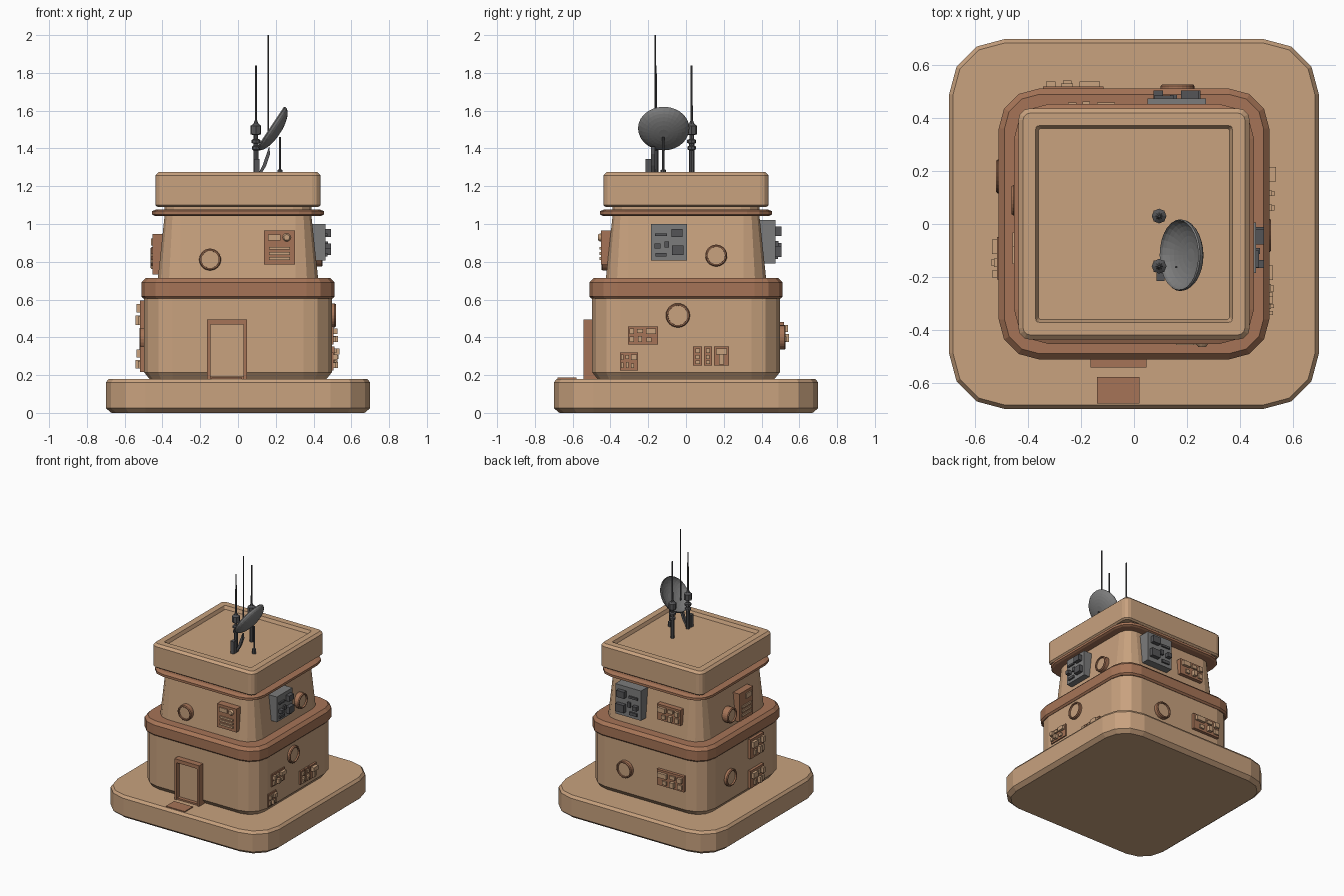
import bpy, bmesh
from math import pi, sin, cos
from mathutils import Vector, Matrix

cube = bpy.data.objects.get("Cube")
if cube:
    bpy.data.objects.remove(cube)


def colour(name, rgb):
    m = bpy.data.materials.new(name)
    m.use_nodes = True
    m.diffuse_color = (*rgb, 1)
    m.node_tree.nodes["Principled BSDF"].inputs["Base Color"].default_value = (*rgb, 1)
    return m


SAND = colour("sand plaster", (0.58, 0.36, 0.21))
CLAY = colour("red clay", (0.38, 0.175, 0.095))
STEEL = colour("steel grey", (0.2, 0.2, 0.2))
IRON = colour("dark iron", (0.09, 0.09, 0.095))


def finish(name, bm, mat):
    bmesh.ops.recalc_face_normals(bm, faces=bm.faces)
    me = bpy.data.meshes.new(name)
    bm.to_mesh(me)
    bm.free()
    me.materials.append(mat)
    ob = bpy.data.objects.new(name, me)
    bpy.context.collection.objects.link(ob)
    return ob


def loft(name, loops, mat, cap=True):
    bm = bmesh.new()
    rings = [[bm.verts.new(p) for p in loop] for loop in loops]
    n = len(rings[0])
    for a, b in zip(rings, rings[1:]):
        for i in range(n):
            j = (i + 1) % n
            bm.faces.new((a[i], a[j], b[j], b[i]))
    if cap:
        bm.faces.new(rings[0])
        bm.faces.new(rings[-1])
    return finish(name, bm, mat)


def tier(name, layers, radius, mat, segs=3):
    """Rounded-square storey lofted through (half width, z) layers."""
    widest = max(h for h, z in layers)
    loops = []
    for h, z in layers:
        r = max(radius - (widest - h), 0.012)
        loop = []
        for q in range(4):
            sx, sy = ((1, 1), (-1, 1), (-1, -1), (1, -1))[q]
            for k in range(segs + 1):
                a = (q + k / segs) * pi / 2
                loop.append((sx * (h - r) + r * cos(a), sy * (h - r) + r * sin(a), z))
        loops.append(loop)
    return loft(name, loops, mat)


def box(name, centre, size, mat):
    bm = bmesh.new()
    bmesh.ops.create_cube(bm, size=1)
    bmesh.ops.scale(bm, vec=size, verts=bm.verts)
    bmesh.ops.translate(bm, vec=centre, verts=bm.verts)
    return finish(name, bm, mat)


def lathe(name, profile, origin, axis, mat, segs=24, cap=True):
    """Turn (radius, height) points around an axis."""
    rot = Vector((0, 0, 1)).rotation_difference(Vector(axis)).to_matrix()
    loops = [[Vector(origin) + rot @ Vector((r * cos(2 * pi * i / segs), r * sin(2 * pi * i / segs), h))
              for i in range(segs)] for r, h in profile]
    return loft(name, loops, mat, cap)


# Wall helpers: u runs along the wall, d is the distance out from the centre
NORMAL = {"front": (0, -1, 0), "back": (0, 1, 0), "right": (1, 0, 0), "left": (-1, 0, 0)}


def on_wall(side, u, d, z):
    n = Vector(NORMAL[side])
    return n * d + Vector((abs(n.y), abs(n.x), 0)) * u + Vector((0, 0, z))


def wall_box(name, side, u, z, w, h, d0, d1, mat):
    size = (w, d1 - d0, h) if side in ("front", "back") else (d1 - d0, w, h)
    return box(name, on_wall(side, u, (d0 + d1) / 2, z), size, mat)


def porthole(side, u, z, r, d0, d1):
    name = side + "_porthole"
    lathe(name + "_rim", [(r, d0), (r, d1 - 0.006), (r - 0.005, d1), (r - 0.012, d1), (r - 0.013, d0)],
          on_wall(side, u, 0, z), NORMAL[side], CLAY, cap=False)
    lathe(name + "_pane", [(r - 0.01, d0), (r - 0.01, d1 - 0.012)],
          on_wall(side, u, 0, z), NORMAL[side], SAND)


# Panel details: (u, z, width, height) as fractions of the panel, depth outwards
SLATS = [(-.16, .3, .4, .18, .008), (0, -.02, .68, .08, .008),
         (0, -.17, .68, .08, .008), (0, -.32, .68, .08, .008)]
SWITCHES = [(-.37, .22, .16, .3, .02), (-.37, -.22, .16, .3, .012), (-.1, .24, .2, .22, .012),
            (-.1, -.2, .14, .34, .024), (.27, .22, .34, .3, .02), (.2, -.24, .16, .24, .012)]
CONTROLS = [(-.22, .2, .34, .07, .012), (.22, .25, .3, .22, .03), (-.32, -.1, .16, .14, .03),
            (.25, -.22, .32, .26, .03), (-.22, -.34, .3, .1, .012), (-.06, -.06, .12, .16, .015)]
KEYS = [(0, .28, .5, .22, .012), (0, -.05, .45, .2, .022), (0, -.33, .5, .18, .012)]
HANDLE = [(0, .24, .7, .3, .025), (0, -.18, .3, .5, .015)]


def panel(name, side, u, z, w, h, d0, d1, bits, plate=CLAY, trim=SAND):
    wall_box(name, side, u, z, w, h, d0, d1, plate)
    for i, (bu, bz, bw, bh, out) in enumerate(bits):
        wall_box(f"{name}_detail_{i + 1}", side, u + bu * w, z + bz * h, bw * w, bh * h,
                 d1 - 0.005, d1 + out, trim)


# Building tiers from the ground up
tier("base_slab", [(.67, 0), (.7, .025), (.7, .16), (.685, .18)], .21, SAND)
tier("lower_storey", [(.465, .175), (.497, .215), (.497, .615)], .15, SAND)
tier("middle_band", [(.5, .605), (.512, .617), (.512, .69), (.49, .713)], .15, CLAY)
tier("upper_storey", [(.425, .705), (.388, 1.05)], .12, SAND)
tier("upper_ledge", [(.44, 1.043), (.454, 1.05), (.454, 1.068), (.43, 1.078)], .13, CLAY)
tier("roof_neck", [(.39, 1.07), (.39, 1.1)], .1, SAND)
tier("roof_block", [(.425, 1.09), (.438, 1.1), (.438, 1.258), (.42, 1.275), (.372, 1.275),
                    (.362, 1.25)], .045, SAND)

# Doorway and step
DOOR_U, DOOR_W = -.058, .212
for s in (-1, 1):
    wall_box("door_jamb", "front", DOOR_U + s * (DOOR_W / 2 - .009), .335, .018, .315, .46, .543, CLAY)
wall_box("door_lintel", "front", DOOR_U, .481, DOOR_W, .028, .46, .543, CLAY)
wall_box("door_sill", "front", DOOR_U, .184, DOOR_W, .016, .46, .535, CLAY)
wall_box("door_leaf", "front", DOOR_U, .33, DOOR_W - .03, .29, .46, .508, SAND)
box("door_step", (-.06, -.63, .18), (.16, .1, .014), CLAY)

# Portholes
porthole("front", -.148, .812, .058, .38, .448)
porthole("right", .16, .833, .058, .38, .448)
porthole("left", .09, .82, .058, .38, .463)
porthole("right", -.043, .516, .064, .47, .518)
porthole("left", .18, .39, .064, .47, .522)
porthole("back", .165, .4, .064, .47, .528)

# Upper storey panels
panel("front_vent", "front", .219, .875, .165, .18, .37, .45, SLATS)
lathe("front_vent_knob", [(.022, .44), (.022, .455), (.015, .465)],
      on_wall("front", .258, 0, .929), NORMAL["front"], SAND, 12)
panel("left_vent", "left", -.09, .84, .17, .215, .37, .452, SLATS)
panel("right_control_panel", "right", -.09, .903, .19, .195, .36, .462, CONTROLS, STEEL, IRON)
panel("back_control_panel", "back", .162, .905, .22, .23, .36, .475, CONTROLS, STEEL, IRON)
panel("back_upper_switches", "back", -.16, .88, .2, .12, .37, .44, SWITCHES)

# Lower storey panels
panel("right_wide_switches", "right", -.228, .41, .16, .096, .48, .506, SWITCHES)
panel("right_small_switches", "right", -.302, .273, .096, .096, .48, .506, SWITCHES)
panel("right_key_panel_a", "right", .061, .301, .048, .102, .48, .51, KEYS)
panel("right_key_panel_b", "right", .116, .301, .042, .102, .48, .51, KEYS)
panel("right_handle_panel", "right", .188, .301, .08, .102, .48, .512, HANDLE)
panel("left_high_switches", "left", -.13, .52, .16, .15, .48, .518, SWITCHES)
panel("left_low_switches", "left", -.13, .285, .16, .135, .48, .518, SWITCHES)
panel("back_wide_switches", "back", -.23, .42, .23, .12, .48, .52, SWITCHES)

# Antenna masts
MAST = [(.014, 1.24), (.014, 1.39), (.022, 1.395), (.022, 1.41), (.014, 1.415), (.014, 1.425),
        (.024, 1.43), (.024, 1.445), (.012, 1.45), (.012, 1.47), (.028, 1.475), (.028, 1.52),
        (.014, 1.53), (.006, 1.55), (.005, 1.84)]
for y in (.03, -.16):
    lathe("antenna_mast", MAST, (.095, y, 0), (0, 0, 1), IRON, 8)
    box("mast_collar", (.095, y, 1.5), (.042, .042, .036), STEEL)
lathe("tall_whip_antenna", [(.005, 1.45), (.004, 2)], (.16, -.163, 0), (0, 0, 1), IRON, 6)

# Dish, its post and its bracket
AXIS = Vector((-.83, 0, .55)).normalized()
RIM = Vector((.175, -.118, 1.507))
bowl = [(.136 * sin(t * pi / 16) / sin(pi / 2), -.055 * cos(t * pi / 16)) for t in range(1, 9)]
lining = [(r * .97, h + .006) for r, h in reversed(bowl)]
lathe("dish", bowl + lining, RIM, AXIS, STEEL, 28)
lathe("dish_post", [(.014, 1.24), (.014, 1.285), (.006, 1.29), (.006, 1.46)],
      (.222, -.12, 0), (0, 0, 1), IRON, 8)
box("mast_foot_box", (.1, -.2, 1.295), (.03, .03, .1), IRON)
fin = [(.1, 1.25), (.13, 1.31), (.165, 1.41), (.17, 1.37), (.15, 1.31), (.115, 1.25)]
loft("dish_bracket", [[(x, y, z) for x, z in fin] for y in (-.185, -.165)], IRON)
